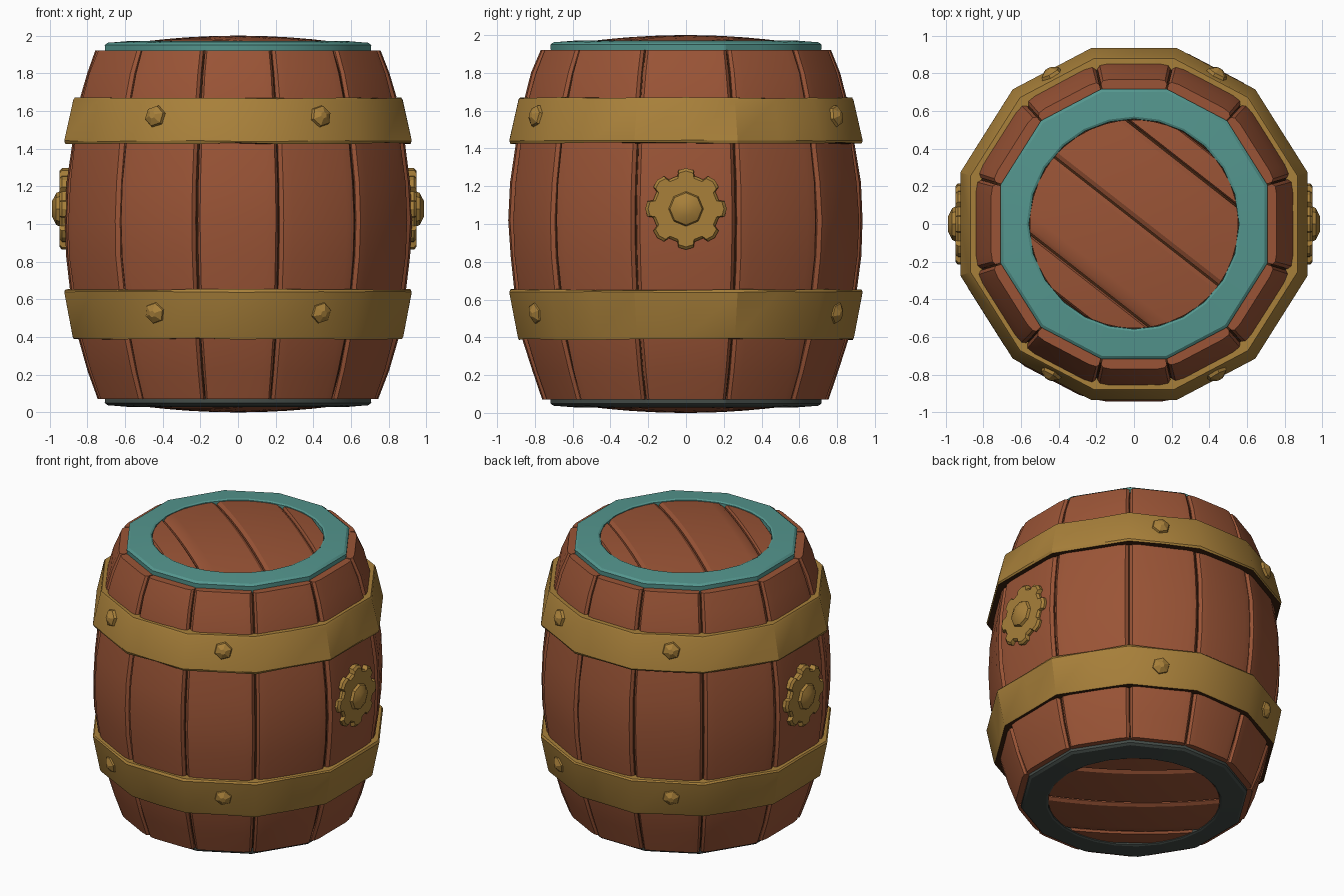
import bpy, bmesh, math, random
from math import sin, cos, pi, radians
from mathutils import Vector, Matrix

if "Cube" in bpy.data.objects:
    bpy.data.objects.remove(bpy.data.objects["Cube"])
random.seed(4)

def mat(name, rgb):
    m = bpy.data.materials.new(name)
    m.diffuse_color = [(c / 255 / 12.92 if c < 11 else ((c / 255 + .055) / 1.055) ** 2.4) for c in rgb] + [1]
    m.use_nodes = True
    m.node_tree.nodes["Principled BSDF"].inputs["Base Color"].default_value = m.diffuse_color
    return m

WOOD = mat("red brown wood", (154, 84, 54))
GOLD = mat("old brass", (168, 128, 58))
TEAL = mat("teal paint", (84, 150, 142))
DARK = mat("dark gap brown", (62, 34, 16))
GREY = mat("dark grey rim", (66, 74, 70))

def finish(bm, name, *mats, angle=30):
    bmesh.ops.remove_doubles(bm, verts=bm.verts, dist=1e-5)
    bmesh.ops.recalc_face_normals(bm, faces=bm.faces)
    me = bpy.data.meshes.new(name)
    bm.to_mesh(me)
    bm.free()
    ob = bpy.data.objects.new(name, me)
    bpy.context.collection.objects.link(ob)
    for m in mats:
        me.materials.append(m)
    bpy.ops.object.select_all(action='DESELECT')
    ob.select_set(True)
    bpy.context.view_layer.objects.active = ob
    bpy.ops.object.shade_smooth_by_angle(angle=radians(angle))
    return ob

def loft(bm, rings, closed=False):
    """Skin a list of equal closed loops, capping the ends unless closed."""
    vs = [[bm.verts.new(p) for p in r] for r in rings]
    n = len(vs[0])
    pairs = list(zip(vs, vs[1:])) + ([(vs[-1], vs[0])] if closed else [])
    for a, b in pairs:
        for i in range(n):
            j = (i + 1) % n
            bm.faces.new((a[i], a[j], b[j], b[i]))
    if not closed:
        bm.faces.new(vs[0])
        bm.faces.new(vs[-1])

# Seams between the 12 staves (angle from the front, slightly uneven widths)
q = [13.5, 42, 73.5]
seams = [radians(a) for a in q + [180 - a for a in q[::-1]] + [180 + a for a in q] + [360 - a for a in q[::-1]]]

def polar(r, a, z):
    return Vector((r * sin(a), -r * cos(a), z))

def outline(r, z, flat=True):
    """24 points: seam corners and face centres (on the chord when flat)."""
    pts = []
    for i, a in enumerate(seams):
        b = seams[(i + 1) % 12] + (2 * pi if i == 11 else 0)
        pts.append(polar(r, a, z))
        pts.append(polar(r * (cos((b - a) / 2) if flat else 1), (a + b) / 2, z))
    return pts

# Barrel side profile: corner radius, height
prof = [(.775, .07), (.83, .22), (.882, .39), (.922, .62), (.95, .83), (.958, 1.02),
        (.948, 1.22), (.918, 1.43), (.876, 1.66), (.835, 1.8), (.787, 1.92)]

# Staves with rounded long edges
for i, a in enumerate(seams):
    b = seams[(i + 1) % 12]
    bm = bmesh.new()
    rings = []
    lift = random.uniform(-.004, .005)
    e0, e1 = random.uniform(.006, .016), random.uniform(.006, .016)
    for r, z in prof:
        r += lift + random.uniform(-.003, .003)
        A, B = polar(r, a, 0), polar(r, b, 0)
        ring = []
        for t, s in ((e0, .972), (.05, .994), (.16, 1.004), (.5, 1.004),
                     (.84, 1.004), (.95, .994), (1 - e1, .972)):
            p = A.lerp(B, t) * s
            ring.append((p.x, p.y, z))
        for t in (1 - e1, e0):
            p = A.lerp(B, t) * ((r - .16) / r)
            ring.append((p.x, p.y, z))
        rings.append(ring)
    loft(bm, rings)
    finish(bm, "stave_%02d" % (i + 1), WOOD)

# Dark core seen through the gaps
bm = bmesh.new()
loft(bm, [outline(r * .965, min(max(z, .09), 1.9)) for r, z in prof])
finish(bm, "dark_core", DARK)

# Metal hoops with a dark underside
def hoop(name, r0, z0, r1, z1):
    bm = bmesh.new()
    loft(bm, [outline(r, z) for r, z in ((r0 - .06, z0), (r0 - .006, z0), (r0, z0 + .012),
              (r1, z1 - .012), (r1 - .008, z1), (r1 - .07, z1))], closed=True)
    for v in bm.verts:
        v.co.z += random.uniform(-.004, .004)
    bm.normal_update()
    bmesh.ops.recalc_face_normals(bm, faces=bm.faces)
    for f in bm.faces:
        f.material_index = int(f.normal.z < -.85)
    finish(bm, name, GOLD, DARK)

hoop("lower_hoop", .915, .39, .962, .652)
hoop("upper_hoop", .962, 1.428, .912, 1.668)

# Faceted studs on the hoops
def stud(name, ang, z, tilt):
    bm = bmesh.new()
    loft(bm, [[(r * cos(k * pi / 3 + .3), r * sin(k * pi / 3 + .3), h) for k in range(6)]
              for r, h in ((.068, -.02), (.055, .02), (.018, .042))])
    d = polar(1, ang, tilt).normalized()
    bm.transform(Matrix.Translation(polar(.9, ang, z)) @ d.to_track_quat('Z', 'Y').to_matrix().to_4x4())
    finish(bm, name, GOLD, angle=15)

for k, deg in enumerate((29, 151, 209, 331)):
    stud("lower_stud_%d" % (k + 1), radians(deg), .53, -.18)
    stud("upper_stud_%d" % (k + 1), radians(deg), 1.57, .2)

# Scalloped medallions on both sides
for side, label in ((1, "right"), (-1, "left")):
    def gear(s, x):
        pts = []
        for k in range(8):
            for da, r in ((-.22, .18), (-.17, .208), (0, .216), (.17, .208), (.22, .18)):
                t = k * pi / 4 + da * 1.15
                pts.append((side * x, s * r * cos(t), 1.08 + s * r * sin(t)))
        return pts
    bm = bmesh.new()
    loft(bm, [gear(1, .86), gear(1, .935), gear(.93, .948)])
    finish(bm, label + "_medallion", GOLD)
    bm = bmesh.new()
    loft(bm, [[(side * x, r * cos(k * pi / 4), 1.08 + r * sin(k * pi / 4)) for k in range(8)]
              for r, x in ((.1, .93), (.085, .965), (.04, .988))])
    finish(bm, label + "_medallion_boss", GOLD)

# Rim rings and plank lids, mirrored from top to bottom
R = .553
def place(bm, top):
    if not top:
        for v in bm.verts:
            v.co.z = 2 - v.co.z

for top in (True, False):
    end = "top" if top else "bottom"
    bm = bmesh.new()
    loft(bm, [outline(.735, 1.9), outline(.738, 1.95), outline(.722, 1.962),
              outline(.57, 1.972, False), outline(.558, 1.966, False),
              outline(.556, 1.9, False)], closed=True)
    place(bm, top)
    finish(bm, end + "_rim", TEAL if top else GREY)

    bm = bmesh.new()
    loft(bm, [outline(.7, 1.88), outline(.7, 1.925)])
    place(bm, top)
    finish(bm, end + "_lid_backing", DARK)

    cuts = [-R + .002, -.38, .02, .41, R - .002]
    along, across = Vector((.788, -.616, 0)), Vector((.616, .788, 0))
    for k in range(4):
        bm = bmesh.new()
        lo, hi = cuts[k] + .005, cuts[k + 1] - .005
        rings = []
        NU = 10
        for t in (0, .06, .2, .4, .6, .8, .94, 1):
            v = lo + (hi - lo) * t
            half = math.sqrt(max(R * R - v * v, 1e-4))
            up, dn = [], []
            for u in range(NU + 1):
                p = along * (half * (2 * u / NU - 1)) + across * v
                z = 1.962 + .038 * (1 - p.length_squared / R ** 2)
                if t in (0, 1):
                    z -= .014
                up.append((p.x, p.y, z))
                dn.append((p.x, p.y, 1.915))
            rings.append(up + dn[::-1])
        loft(bm, rings)
        place(bm, top)
        finish(bm, "%s_lid_plank_%d" % (end, k + 1), WOOD)
